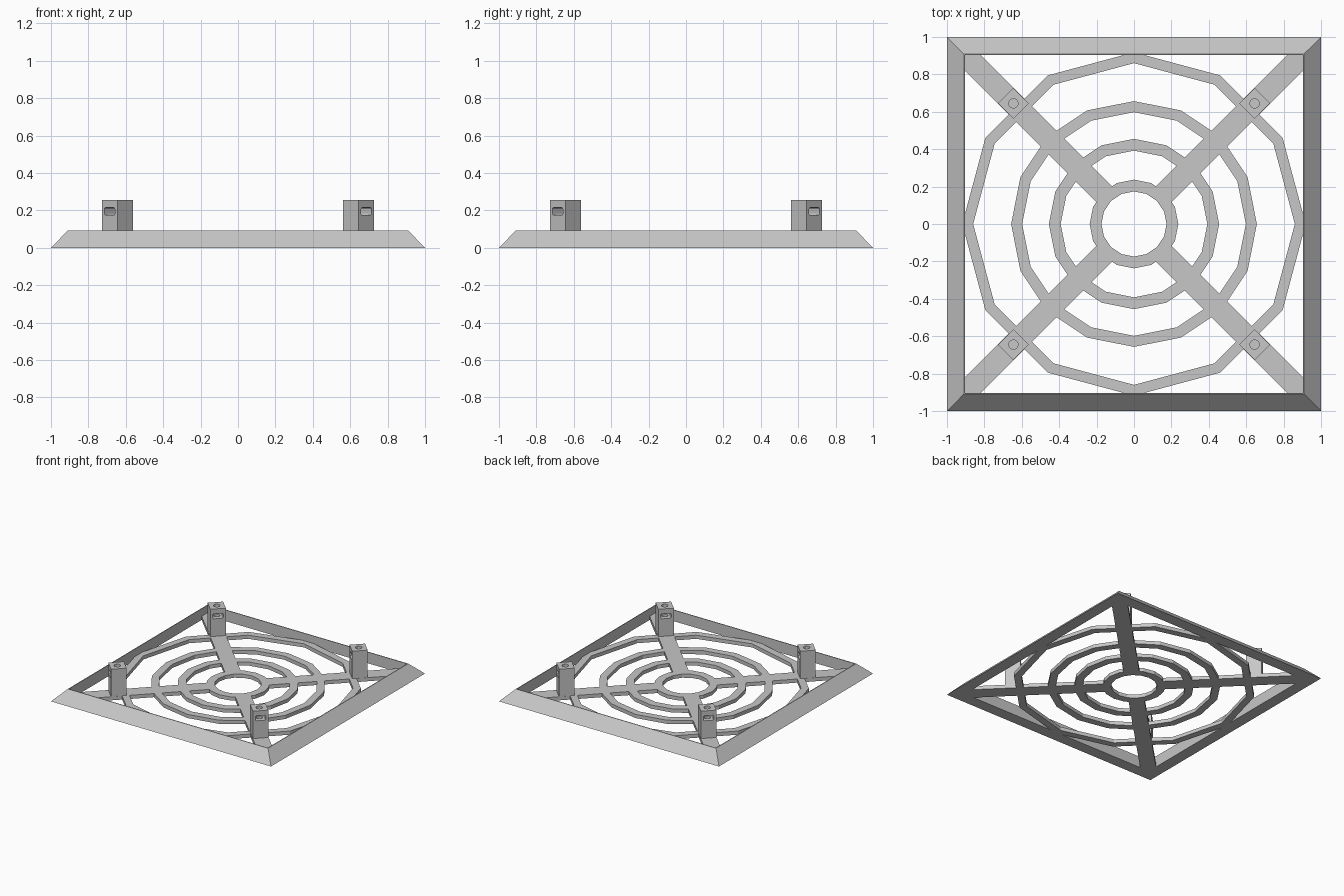
import bpy
import bmesh
from math import pi, cos, sin, radians
from mathutils import Matrix

default = bpy.data.objects.get("Cube")
if default:
    bpy.data.objects.remove(default, do_unlink=True)

# Single grey plastic
grey = bpy.data.materials.new("grey plastic")
grey.use_nodes = True
colour = (0.57, 0.57, 0.57, 1)
grey.diffuse_color = colour
grey.node_tree.nodes["Principled BSDF"].inputs["Base Color"].default_value = colour

WEB = 0.03          # thickness of rings and spokes
POST_TOP = 0.255
POST_WIDTH = 0.117
POST_RADIUS = 0.912  # distance of each post from the centre


def add_object(name, bm):
    bmesh.ops.recalc_face_normals(bm, faces=bm.faces)
    mesh = bpy.data.meshes.new(name)
    bm.to_mesh(mesh)
    bm.free()
    mesh.materials.append(grey)
    obj = bpy.data.objects.new(name, mesh)
    bpy.context.collection.objects.link(obj)
    return obj


def revolve(name, profile, sides, start=0.0):
    """Sweep a closed (radius, height) profile around z in flat sides."""
    bm = bmesh.new()
    loops = []
    for i in range(sides):
        a = start + 2 * pi * i / sides
        loops.append([bm.verts.new((r * cos(a), r * sin(a), z)) for r, z in profile])
    n = len(profile)
    for i in range(sides):
        here, after = loops[i], loops[(i + 1) % sides]
        for j in range(n):
            k = (j + 1) % n
            bm.faces.new((here[j], after[j], after[k], here[k]))
    return add_object(name, bm)


def box(name, x, y, z):
    """Box from three (low, high) ranges."""
    bm = bmesh.new()
    bmesh.ops.create_cube(bm, size=1)
    for v in bm.verts:
        v.co = [low + (c + 0.5) * (high - low)
                for c, (low, high) in zip(v.co, (x, y, z))]
    return add_object(name, bm)


# Square frame: sloped outside, narrow flat top, upright inside
diag = 2 ** 0.5
frame_profile = [(1.0, 0), (0.91, 0.092), (0.904, 0.092), (0.904, 0)]
revolve("frame", [(r * diag, z) for r, z in frame_profile], 4, pi / 4)

# Concentric guard rings
for name, inner, outer, sides in (
        ("hub_ring", 0.174, 0.237, 16), ("inner_ring", 0.392, 0.455, 16),
        ("middle_ring", 0.598, 0.657, 16), ("outer_ring", 0.86, 0.918, 12)):
    revolve(name, [(inner, 0), (outer, 0), (outer, WEB), (inner, WEB)], sides)

# Master post with a through slot and a screw hole in the top
half = POST_WIDTH / 2
post = box("post", (-half, half), (-half, half), (0, POST_TOP))

slot = box("slot_cutter", (-0.1, 0.1), (-0.039, 0.039), (0.174, 0.215))
bm = bmesh.new()
bm.from_mesh(slot.data)
long_edges = [e for e in bm.edges
              if abs(e.verts[0].co.x - e.verts[1].co.x) > 0.1]
bmesh.ops.bevel(bm, geom=long_edges, offset=0.008, segments=2,
                profile=0.5, affect='EDGES')
bm.to_mesh(slot.data)
bm.free()

bm = bmesh.new()
bmesh.ops.create_cone(bm, cap_ends=True, segments=12, radius1=0.025,
                      radius2=0.025, depth=0.2,
                      matrix=Matrix.Translation((0, 0, 0.22)))
hole = add_object("hole_cutter", bm)

for cutter in (slot, hole):
    cutter.hide_render = True
    cut = post.modifiers.new("cut", 'BOOLEAN')
    cut.operation = 'DIFFERENCE'
    cut.solver = 'EXACT'
    cut.object = cutter
bpy.context.view_layer.update()
graph = bpy.context.evaluated_depsgraph_get()
post_mesh = bpy.data.meshes.new_from_object(post.evaluated_get(graph))
for helper in (post, slot, hole):
    bpy.data.objects.remove(helper, do_unlink=True)

# Diagonal spokes, each carrying a post
for i, corner in enumerate(("back_left", "back_right", "front_right", "front_left")):
    turn = Matrix.Rotation(radians(45 + 90 * i), 4, 'Z')
    spoke = box(corner + "_spoke", (0.205, 1.3), (-0.06, 0.06), (0, WEB))
    spoke.matrix_world = turn
    post = bpy.data.objects.new(corner + "_post", post_mesh)
    bpy.context.collection.objects.link(post)
    post.matrix_world = turn @ Matrix.Translation((POST_RADIUS, 0, 0))
